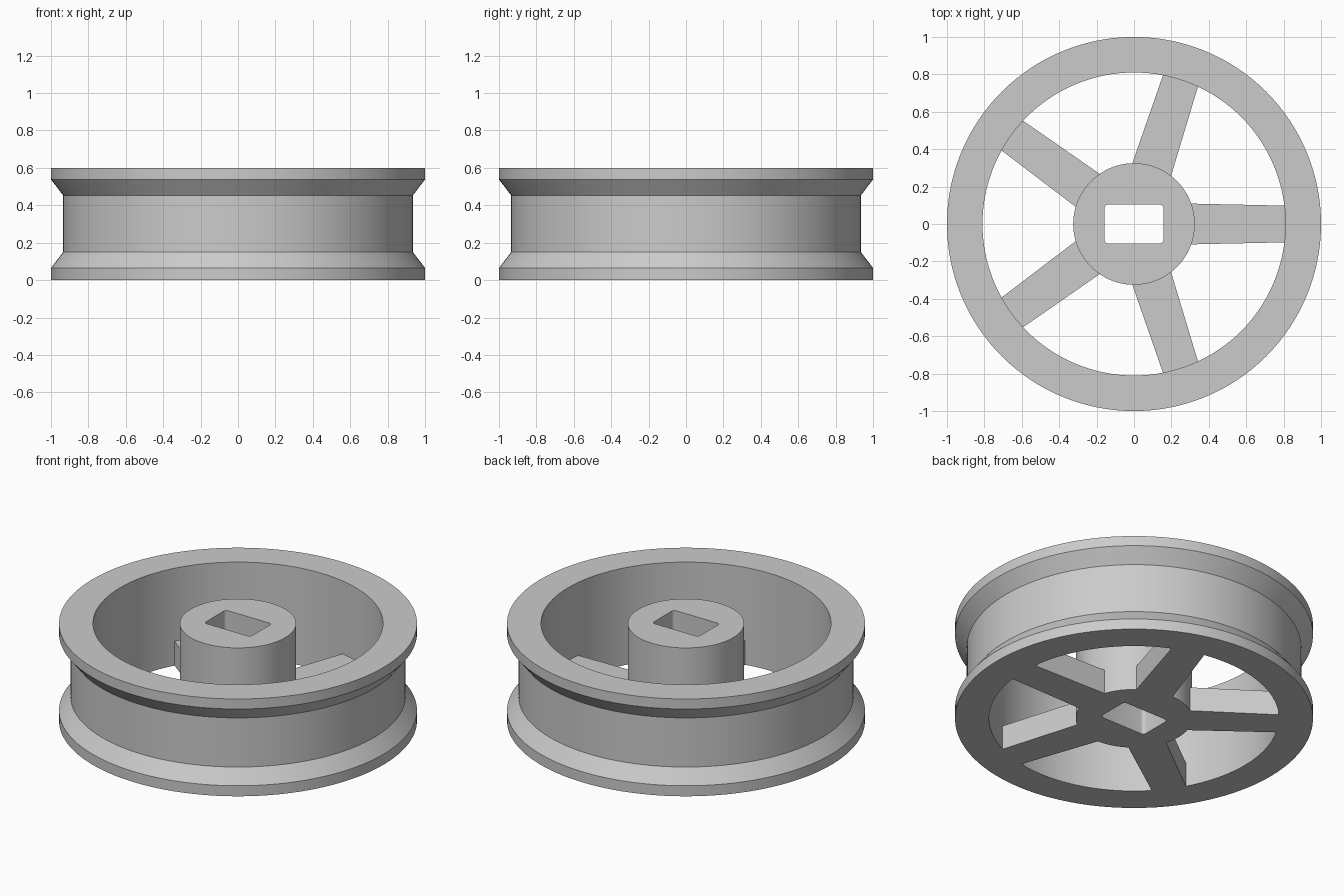
import bpy, bmesh, math
from mathutils import Matrix

if "Cube" in bpy.data.objects:
    bpy.data.objects.remove(bpy.data.objects["Cube"])

SEGMENTS = 128
HEIGHT = 0.6

grey = bpy.data.materials.new("light grey")
grey.diffuse_color = (0.6, 0.6, 0.6, 1)
grey.use_nodes = True
grey.node_tree.nodes["Principled BSDF"].inputs["Base Color"].default_value = grey.diffuse_color


def finish(bm, name):
    """Turn a bmesh into a shaded, coloured object."""
    bmesh.ops.recalc_face_normals(bm, faces=bm.faces)
    mesh = bpy.data.meshes.new(name)
    bm.to_mesh(mesh)
    bm.free()
    mesh.materials.append(grey)
    obj = bpy.data.objects.new(name, mesh)
    bpy.context.collection.objects.link(obj)
    bpy.ops.object.select_all(action='DESELECT')
    obj.select_set(True)
    bpy.context.view_layer.objects.active = obj
    bpy.ops.object.shade_smooth_by_angle(angle=math.radians(25))
    return obj


def loop_edges(bm, points):
    """Closed loop of edges on the ground plane."""
    verts = [bm.verts.new((x, y, 0)) for x, y in points]
    return [bm.edges.new((verts[i - 1], v)) for i, v in enumerate(verts)]


def extrude_up(bm, height):
    """Thicken the flat faces into a solid."""
    geom = bmesh.ops.extrude_face_region(bm, geom=bm.faces[:], use_keep_orig=True)["geom"]
    moved = [g for g in geom if isinstance(g, bmesh.types.BMVert)]
    bmesh.ops.translate(bm, verts=moved, vec=(0, 0, height))


def circle(radius):
    return [(radius * math.cos(math.tau * i / SEGMENTS),
             radius * math.sin(math.tau * i / SEGMENTS)) for i in range(SEGMENTS)]


# Rim: grooved profile turned around the axis
profile = [(0.81, 0), (1, 0), (1, 0.065), (0.935, 0.15),
           (0.935, 0.453), (1, 0.538), (1, HEIGHT), (0.81, HEIGHT)]
bm = bmesh.new()
rings = [[bm.verts.new((x / 1, y / 1, z)) for x, y in circle(r)] for r, z in profile]
for k, ring in enumerate(rings):
    prev = rings[k - 1]
    for i in range(SEGMENTS):
        bm.faces.new((prev[i - 1], prev[i], ring[i], ring[i - 1]))
finish(bm, "rim")

# Hub: cylinder with a rounded rectangular axle hole
half_x, half_y, corner = 0.158, 0.104, 0.02
hole = []
for q, (sx, sy) in enumerate([(1, 1), (-1, 1), (-1, -1), (1, -1)]):
    for step in range(6):
        a = math.pi / 2 * (q + step / 5)
        hole.append((sx * (half_x - corner) + corner * math.cos(a),
                     sy * (half_y - corner) + corner * math.sin(a)))
bm = bmesh.new()
edges = loop_edges(bm, circle(0.325)) + loop_edges(bm, hole)
bmesh.ops.triangle_fill(bm, use_beauty=True, edges=edges, normal=(0, 0, 1))
extrude_up(bm, HEIGHT)
finish(bm, "hub")

# Spokes: five low, slightly tapered bars
for n in range(5):
    bm = bmesh.new()
    edges = loop_edges(bm, [(0.305, -0.109), (0.814, -0.098), (0.814, 0.098), (0.305, 0.109)])
    bm.faces.new([e.verts[0] for e in edges])
    extrude_up(bm, 0.15)
    bm.transform(Matrix.Rotation(math.tau * n / 5, 4, 'Z'))
    finish(bm, f"spoke_{n + 1}")
